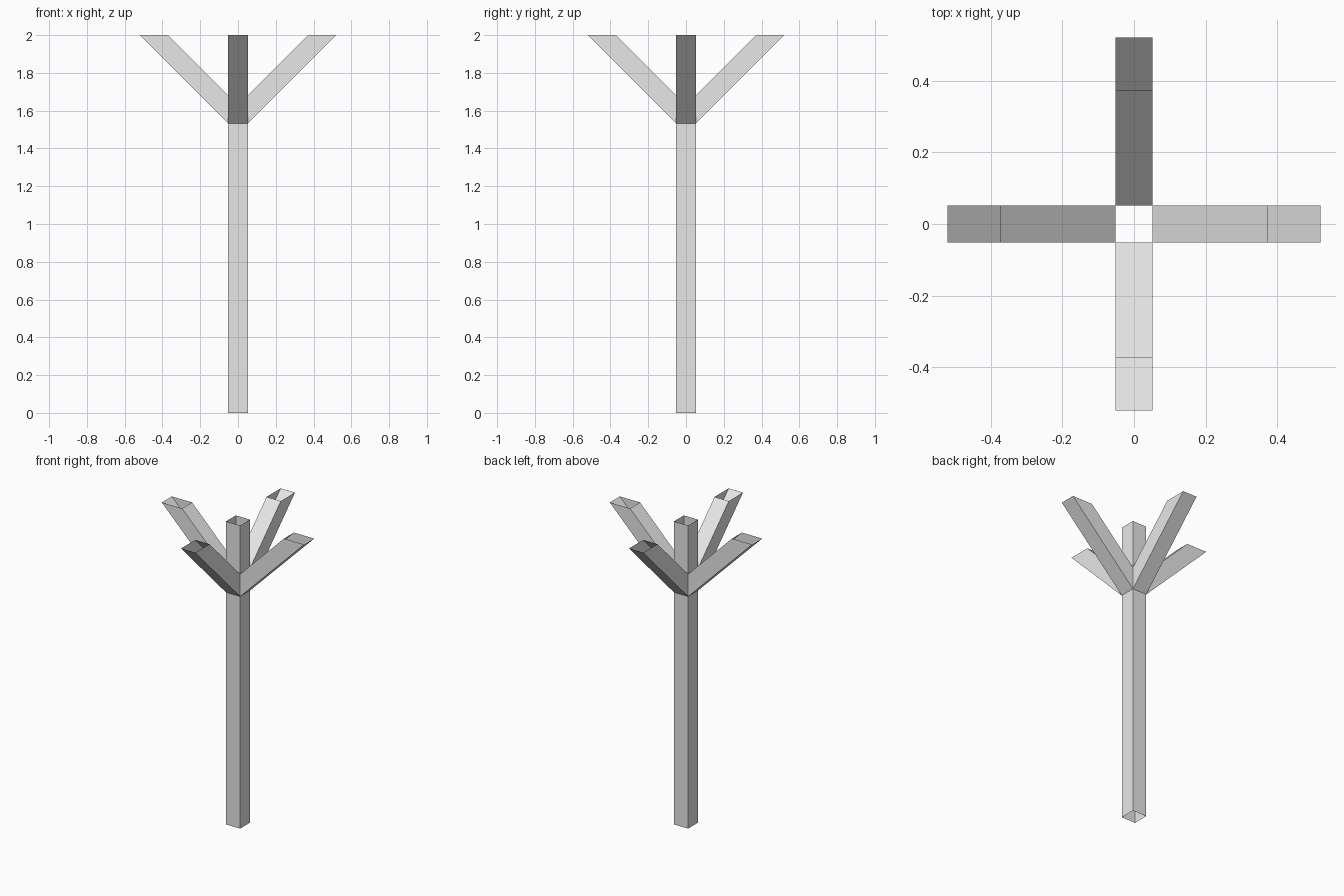
import bpy
import bmesh
from math import pi
from mathutils import Matrix, Vector

HALF = 0.052      # half width of the square tubes
TOP = 2.0         # height of all open tube ends
LOW, HIGH = 1.532, 1.68   # where a branch meets the post

cube = bpy.data.objects.get("Cube")
if cube:
    bpy.data.objects.remove(cube, do_unlink=True)

grey = bpy.data.materials.new("light grey")
grey.use_nodes = True
colour = (0.8, 0.8, 0.8, 1)
grey.diffuse_color = colour
grey.node_tree.nodes["Principled BSDF"].inputs["Base Color"].default_value = colour


def open_tube(name, start, end, turn=0.0):
    """Square tube without end caps, joining two four-point rings."""
    bm = bmesh.new()
    rings = [[bm.verts.new(p) for p in ring] for ring in (start, end)]
    for i in range(4):
        j = (i + 1) % 4
        bm.faces.new((rings[0][i], rings[0][j], rings[1][j], rings[1][i]))
    bm.transform(Matrix.Rotation(turn, 4, "Z"))
    mesh = bpy.data.meshes.new(name)
    bm.to_mesh(mesh)
    bm.free()
    mesh.materials.append(grey)
    obj = bpy.data.objects.new(name, mesh)
    bpy.context.collection.objects.link(obj)
    return obj


def square(z):
    return [Vector((x * HALF, y * HALF, z))
            for x, y in ((-1, -1), (1, -1), (1, 1), (-1, 1))]


# Upright post, open at both ends
open_tube("post", square(0), square(TOP))

# Four branches rising at 45 degrees, cut level with the top of the post
root = [Vector((HALF, y, z)) for y, z in
        ((-HALF, LOW), (HALF, LOW), (HALF, HIGH), (-HALF, HIGH))]
tip = [Vector((HALF + TOP - p.z, p.y, TOP)) for p in root]
for k, side in enumerate(("left", "back", "right", "front")):
    open_tube(side + "_branch", root, tip, k * pi / 2)

# Face the branch walls outward
for obj in bpy.context.collection.objects:
    if obj.name.endswith("_branch"):
        bm = bmesh.new()
        bm.from_mesh(obj.data)
        centre = sum((v.co for v in bm.verts), Vector()) / len(bm.verts)
        bm.normal_update()
        for face in bm.faces:
            if face.normal.dot(face.calc_center_median() - centre) < 0:
                face.normal_flip()
        bm.to_mesh(obj.data)
        bm.free()
